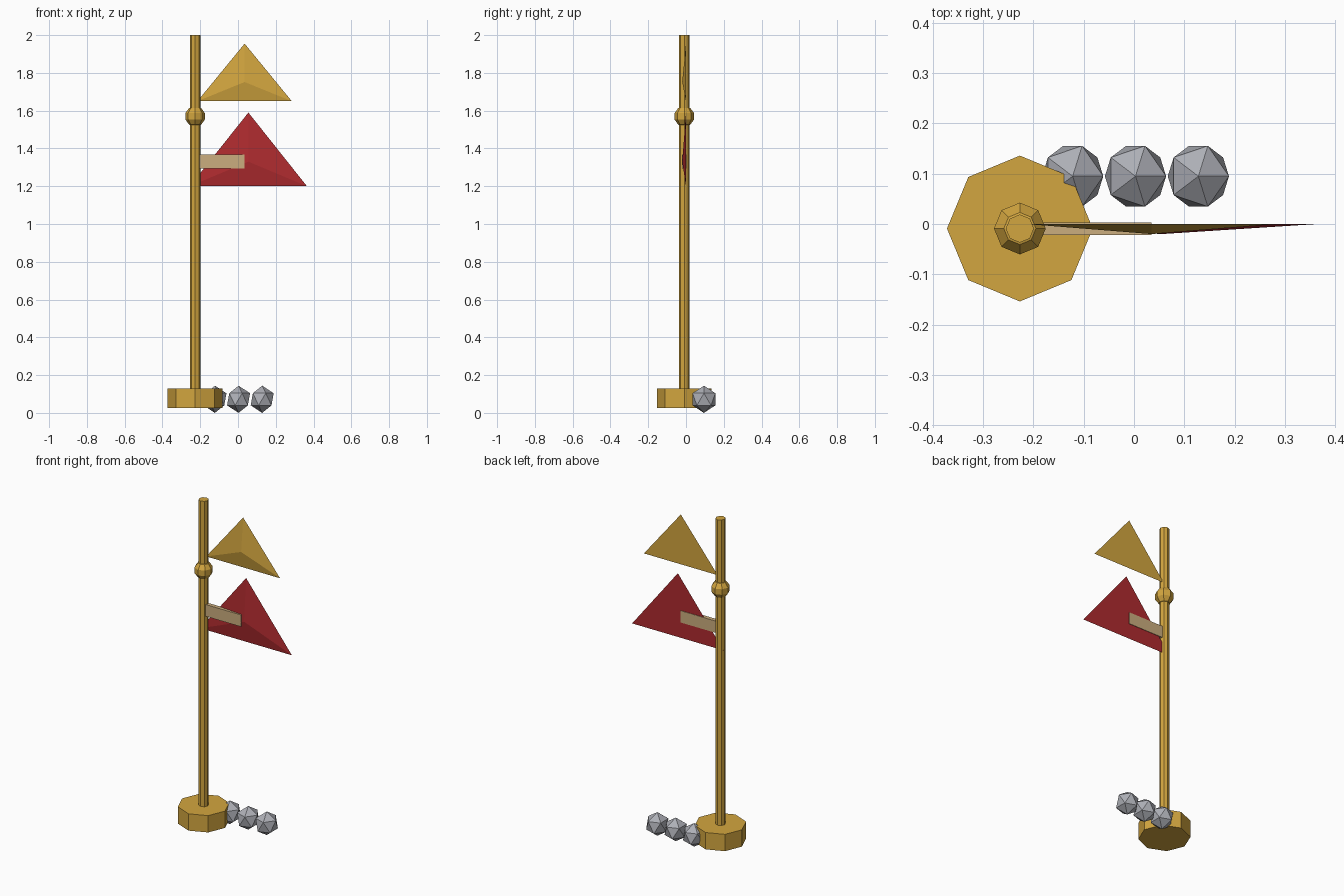
import bpy
import bmesh
from mathutils import Matrix, Vector

cube = bpy.data.objects.get("Cube")
if cube:
    bpy.data.objects.remove(cube, do_unlink=True)


def make_material(name, rgb):
    mat = bpy.data.materials.new(name)
    mat.use_nodes = True
    color = (*rgb, 1.0)
    mat.diffuse_color = color
    mat.node_tree.nodes["Principled BSDF"].inputs["Base Color"].default_value = color
    return mat


GOLD = make_material("gold", (0.65, 0.38, 0.05))
RED = make_material("red cloth", (0.43, 0.024, 0.028))
TAN = make_material("tan cloth", (0.60, 0.42, 0.21))
GREY = make_material("grey stone", (0.42, 0.43, 0.47))


def add_object(name, bm, mat):
    bmesh.ops.recalc_face_normals(bm, faces=bm.faces)
    mesh = bpy.data.meshes.new(name)
    bm.to_mesh(mesh)
    bm.free()
    mesh.materials.append(mat)
    obj = bpy.data.objects.new(name, mesh)
    bpy.context.collection.objects.link(obj)
    return obj


def lathe(name, profile, mat, sides=8):
    """Eight-sided turned part on the pole axis, from (radius, height) pairs."""
    bm = bmesh.new()
    rings = []
    for radius, z in profile:
        rings.append([bm.verts.new(AXIS + Matrix.Rotation(i * TURN / sides, 3, "Z")
                                   @ Vector((radius, 0, z))) for i in range(sides)])
    for low, high in zip(rings, rings[1:]):
        for i in range(sides):
            j = (i + 1) % sides
            bm.faces.new((low[i], low[j], high[j], high[i]))
    bm.faces.new(rings[0])
    bm.faces.new(rings[-1])
    return add_object(name, bm, mat)


def pennant(name, x, half_width, bottom, top, mat):
    """Triangular flag with a flat back and a shallow point in front."""
    bm = bmesh.new()
    corners = [Vector((x - half_width, 0, bottom)),
               Vector((x + half_width, 0, bottom)),
               Vector((x, 0, top))]
    peak = sum(corners, Vector()) / 3 + Vector((0, -0.02, 0))
    a, b, c, p = [bm.verts.new(v) for v in corners + [peak]]
    for face in ((a, b, c), (a, b, p), (b, c, p), (c, a, p)):
        bm.faces.new(face)
    return add_object(name, bm, mat)


AXIS = Vector((-0.227, -0.009, 0))
TURN = 6.283185

# Base, pole and collar ball
lathe("base", [(0.145, 0.027), (0.145, 0.13)], GOLD)
lathe("pole", [(0.028, 0.1), (0.028, 2.0)], GOLD)
lathe("collar_ball", [(0.001, 1.516), (0.032, 1.526), (0.0515, 1.553),
                      (0.0515, 1.587), (0.032, 1.614), (0.001, 1.624)], GOLD)

# Flags
pennant("upper_flag", 0.035, 0.25, 1.65, 1.955, GOLD)
pennant("lower_flag", 0.055, 0.31, 1.2, 1.59, RED)

# Strip across the lower flag
bm = bmesh.new()
bmesh.ops.create_cube(bm, size=1, matrix=Matrix.Translation((-0.09, -0.0095, 1.331))
                      @ Matrix.Diagonal((0.25, 0.025, 0.072, 1)))
add_object("flag_strip", bm, TAN)

# Row of stones behind the base
for i in range(3):
    bm = bmesh.new()
    bmesh.ops.create_icosphere(bm, subdivisions=1, radius=1,
                               matrix=Matrix.Translation((-0.122 + i * 0.125, 0.095, 0.072))
                               @ Matrix.Diagonal((0.068, 0.071, 0.072, 1)))
    add_object(f"stone_{i + 1}", bm, GREY)
